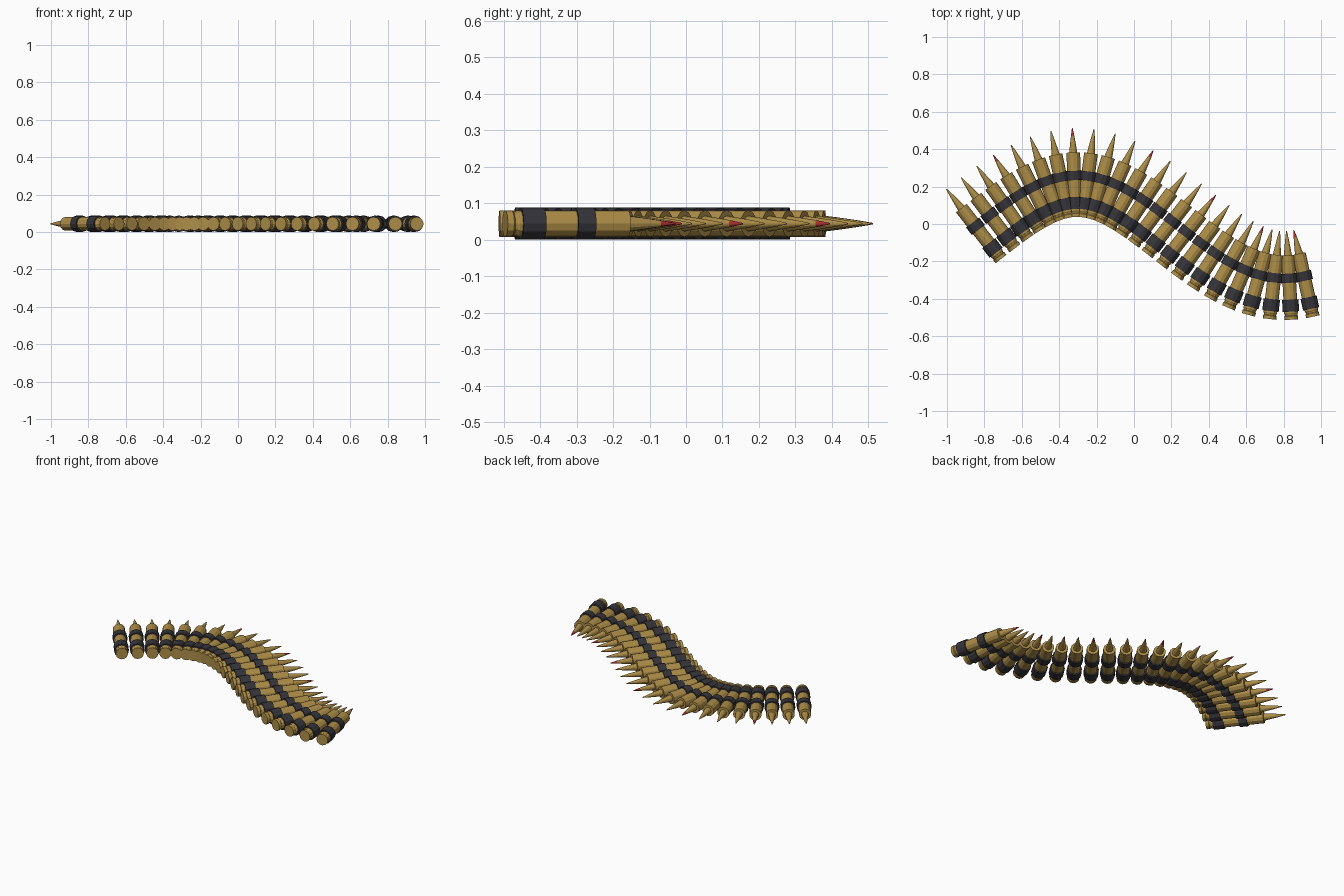
import bpy, math
from mathutils import Matrix, Vector

if "Cube" in bpy.data.objects:
    bpy.data.objects.remove(bpy.data.objects["Cube"])


def material(name, rgb):
    m = bpy.data.materials.new(name)
    m.diffuse_color = (*rgb, 1)
    m.use_nodes = True
    m.node_tree.nodes["Principled BSDF"].inputs["Base Color"].default_value = m.diffuse_color
    return m


BRASS = material("brass", (0.42, 0.27, 0.065))
STEEL = material("dark steel", (0.035, 0.035, 0.042))
RED = material("tracer red", (0.40, 0.03, 0.03))

SIDES, LENGTH, COUNT = 12, 0.475, 24
X0, X1, AMP, PHASE, HEIGHT = -0.857, 0.905, 0.275, 5.0, 0.044


def lathe(name, profile, mats, closed=False):
    """Mesh turned around +y from (radius, y) points; tip colour by profile row."""
    verts, faces, rows = [], [], []
    for r, y in profile:
        for k in range(SIDES):
            a = 2 * math.pi * k / SIDES
            verts.append((r * math.sin(a), y, r * math.cos(a)))
    n = len(profile)
    for i in range(n if closed else n - 1):
        j = (i + 1) % n
        for k in range(SIDES):
            l = (k + 1) % SIDES
            faces.append((i * SIDES + k, i * SIDES + l, j * SIDES + l, j * SIDES + k))
            rows.append(i)
    if not closed:
        faces.append(tuple(reversed(range(SIDES))))
        faces.append(tuple(range((n - 1) * SIDES, n * SIDES)))
        rows += [0, n - 1]
    me = bpy.data.meshes.new(name)
    me.from_pydata(verts, [], faces)
    for m in mats:
        me.materials.append(m)
    if len(mats) > 1:
        for p, row in zip(me.polygons, rows):
            p.material_index = int(row >= n - 2)
    me.update()
    return me


def ring(name, y0, y1):
    return lathe(name, [(0.036, y0), (0.044, y0), (0.044, y1), (0.036, y1)], [STEEL], True)


# Casing with rim and groove, pointed head, and two belt links
case_mesh = lathe("casing", [(0.0365, 0), (0.0365, 0.018), (0.033, 0.022), (0.033, 0.028),
                             (0.0365, 0.034), (0.0365, 0.345)], [BRASS])
head = [(0.022, 0.34), (0.0155, 0.39), (0.009, 0.435), (0.002, LENGTH)]
head_mesh = lathe("head", head, [BRASS])
tracer_mesh = lathe("tracer_head", head, [BRASS, RED])
lower_mesh = ring("lower_link", 0.043, 0.107)
upper_mesh = ring("upper_link", 0.197, 0.247)

# Rounds spread along a wave, each square to the curve
for i in range(COUNT):
    t = i / (COUNT - 1)
    slope = AMP * PHASE / (X1 - X0) * math.cos(PHASE * t)
    centre = Vector((X0 + (X1 - X0) * t, AMP * math.sin(PHASE * t), HEIGHT))
    place = (Matrix.Translation(centre) @ Matrix.Rotation(math.atan(slope), 4, 'Z')
             @ Matrix.Translation((0, -LENGTH / 2, 0)))
    tip = tracer_mesh if i % 4 == 3 else head_mesh
    for me in (case_mesh, tip, lower_mesh, upper_mesh):
        ob = bpy.data.objects.new(f"{me.name}_{i + 1}", me)
        ob.matrix_world = place
        bpy.context.collection.objects.link(ob)
